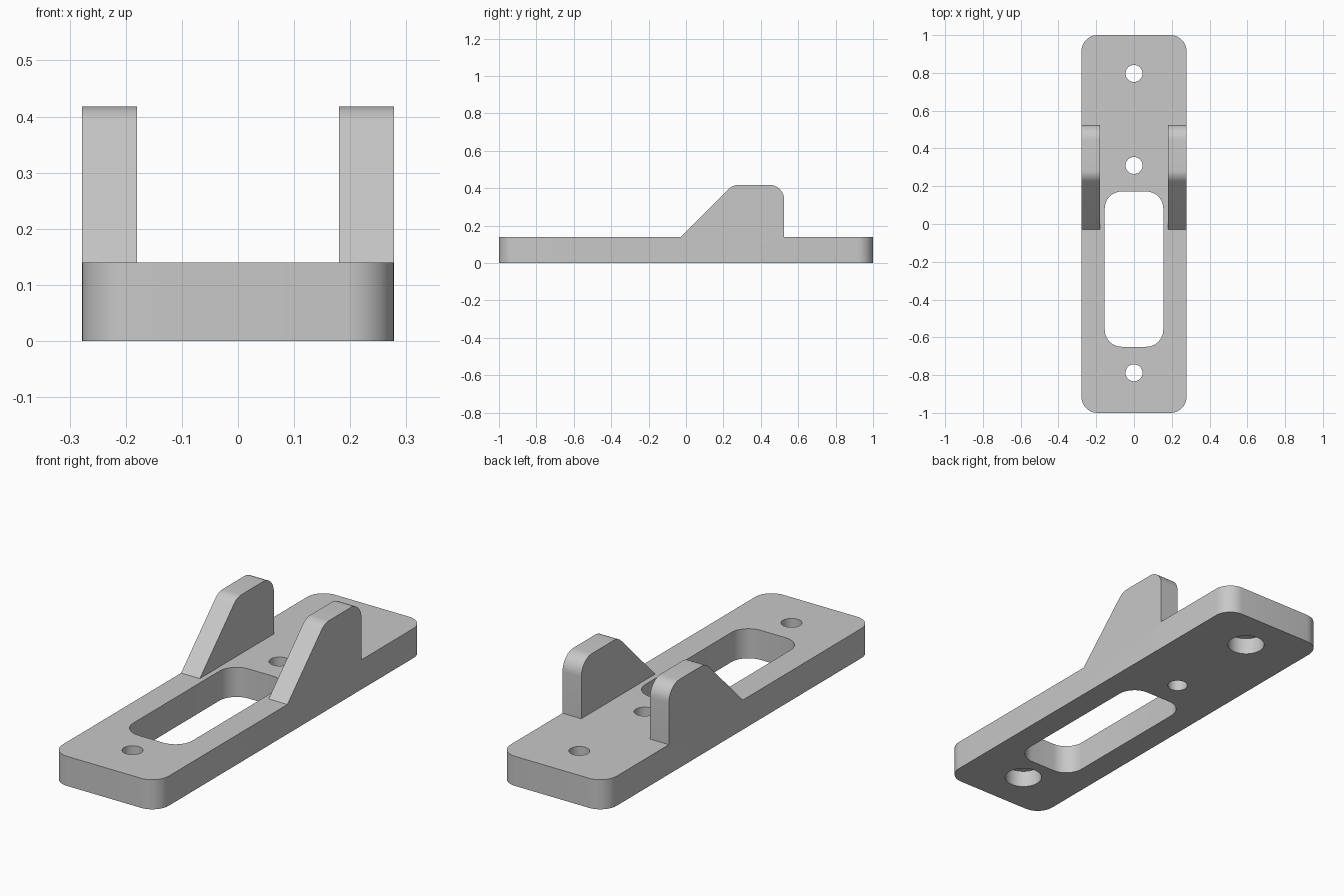
import bpy, bmesh
from math import radians, tan, cos, sin, pi
from mathutils import Vector

cube = bpy.data.objects.get("Cube")
if cube:
    bpy.data.objects.remove(cube, do_unlink=True)

HALF_W, HALF_L, THICK = 0.278, 1.0, 0.14
EAR_INNER, EAR_TOP = 0.18, 0.418
GREY = (0.58, 0.58, 0.58, 1)

grey = bpy.data.materials.new("plain grey")
grey.use_nodes = True
grey.diffuse_color = GREY
grey.node_tree.nodes["Principled BSDF"].inputs["Base Color"].default_value = GREY


def rounded(corners, steps=10):
    """Outline from (a, b, radius) corners, each filleted with an arc."""
    pts = []
    for i, (a, b, r) in enumerate(corners):
        p = Vector((a, b))
        if r == 0:
            pts.append(p)
            continue
        to_prev = (Vector(corners[i - 1][:2]) - p).normalized()
        to_next = (Vector(corners[(i + 1) % len(corners)][:2]) - p).normalized()
        half = to_prev.angle(to_next) / 2
        centre = p + (to_prev + to_next).normalized() * (r / sin(half))
        first = p + to_prev * (r / tan(half)) - centre
        last = p + to_next * (r / tan(half)) - centre
        sweep = pi - 2 * half
        for k in range(steps + 1):
            t = sweep * k / steps
            pts.append(centre + (first * sin(sweep - t) + last * sin(t)) / sin(sweep))
    return pts


def rectangle(x0, x1, y0, y1, r):
    return rounded([(x0, y0, r), (x1, y0, r), (x1, y1, r), (x0, y1, r)])


def circle(y, r, n=40):
    return [Vector((r * cos(2 * pi * k / n), y + r * sin(2 * pi * k / n))) for k in range(n)]


def extrude(name, outline, low, high, place):
    """Solid from a 2D outline; place(a, b, h) gives the 3D point."""
    bm = bmesh.new()
    face = bm.faces.new([bm.verts.new(place(p.x, p.y, low)) for p in outline])
    grown = bmesh.ops.extrude_face_region(bm, geom=[face])
    shift = Vector(place(0, 0, high)) - Vector(place(0, 0, low))
    bmesh.ops.translate(bm, vec=shift, verts=[v for v in grown["geom"] if isinstance(v, bmesh.types.BMVert)])
    bmesh.ops.recalc_face_normals(bm, faces=bm.faces)
    mesh = bpy.data.meshes.new(name)
    bm.to_mesh(mesh)
    bm.free()
    mesh.materials.append(grey)
    obj = bpy.data.objects.new(name, mesh)
    bpy.context.collection.objects.link(obj)
    return obj


def upright(a, b, h):
    return (a, b, h)


def sideways(a, b, h):
    return (h, a, b)


def combine(target, tool, operation):
    """Apply a boolean and remove the tool."""
    mod = target.modifiers.new(operation, "BOOLEAN")
    mod.operation, mod.object, mod.solver = operation, tool, "EXACT"
    bpy.context.view_layer.objects.active = target
    bpy.ops.object.modifier_apply(modifier=mod.name)
    bpy.data.objects.remove(tool, do_unlink=True)


# Base plate with rounded corners
plate = extrude("bracket_plate", rectangle(-HALF_W, HALF_W, -HALF_L, HALF_L, 0.085), 0, THICK, upright)

# Long slot and screw holes; the two end holes are counterbored underneath
combine(plate, extrude("slot", rectangle(-0.155, 0.155, -0.65, 0.172, 0.09), -0.1, 0.3, upright), "DIFFERENCE")
for y in (0.797, 0.31, -0.788):
    combine(plate, extrude("hole", circle(y, 0.045), -0.1, 0.3, upright), "DIFFERENCE")
for y in (0.797, -0.788):
    combine(plate, extrude("counterbore", circle(y, 0.083), -0.1, 0.08, upright), "DIFFERENCE")

# Pair of sloped ears, flush with the plate sides
ear = rounded([(-0.028, THICK, 0), (0.525, THICK, 0), (0.525, EAR_TOP, 0.08), (0.25, EAR_TOP, 0.08)])
for name, side in (("left_ear", 1), ("right_ear", -1)):
    combine(plate, extrude(name, ear, side * EAR_INNER, side * HALF_W, sideways), "UNION")

# Smooth fillets and bores, sharp edges elsewhere
bpy.ops.object.select_all(action="DESELECT")
plate.select_set(True)
bpy.context.view_layer.objects.active = plate
bpy.ops.object.shade_smooth_by_angle(angle=radians(30))
